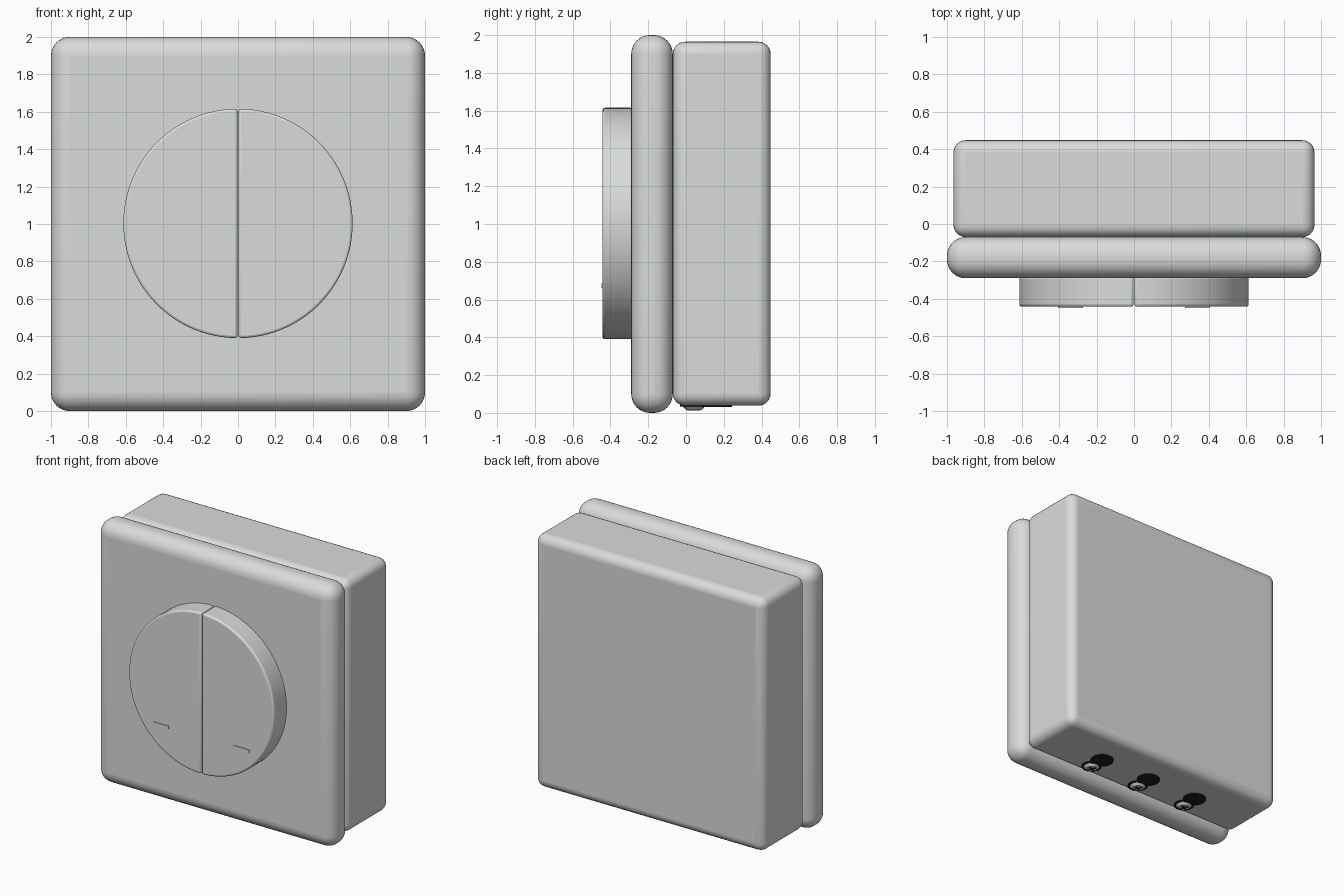
import bpy, bmesh, math
from mathutils import Matrix, Vector

if "Cube" in bpy.data.objects:
    bpy.data.objects.remove(bpy.data.objects["Cube"], do_unlink=True)


def material(name, colour, roughness=0.5):
    m = bpy.data.materials.new(name)
    m.use_nodes = True
    m.diffuse_color = (*colour, 1)
    shader = m.node_tree.nodes["Principled BSDF"]
    shader.inputs["Base Color"].default_value = (*colour, 1)
    shader.inputs["Roughness"].default_value = roughness
    return m


plastic = material("light grey plastic", (0.7, 0.715, 0.71))
black = material("black recess", (0.012, 0.013, 0.016))
metal = material("screw metal", (0.6, 0.6, 0.58))


def finish(name, bm, mat, bevel=0, segments=4):
    bmesh.ops.recalc_face_normals(bm, faces=bm.faces[:])
    mesh = bpy.data.meshes.new(name)
    bm.to_mesh(mesh)
    bm.free()
    mesh.materials.append(mat)
    obj = bpy.data.objects.new(name, mesh)
    bpy.context.collection.objects.link(obj)
    if bevel:
        mod = obj.modifiers.new("rounded edges", "BEVEL")
        mod.width, mod.segments = bevel, segments
        mod.limit_method, mod.angle_limit = "ANGLE", math.radians(40)
    bpy.ops.object.select_all(action="DESELECT")
    obj.select_set(True)
    bpy.context.view_layer.objects.active = obj
    bpy.ops.object.shade_smooth_by_angle(angle=math.radians(35))
    return obj


def box(name, low, high, mat, bevel=0, segments=4, turn=0):
    low, high = Vector(low), Vector(high)
    bm = bmesh.new()
    bmesh.ops.create_cube(bm, size=1, matrix=Matrix.Translation((low + high) / 2)
                          @ Matrix.Rotation(turn, 4, "Z")
                          @ Matrix.Diagonal((*(high - low), 1)))
    return finish(name, bm, mat, bevel, segments)


def disc(name, x, y, z_low, z_high, r_low, r_high, mat):
    bm = bmesh.new()
    bmesh.ops.create_cone(bm, cap_ends=True, segments=32, radius1=r_low, radius2=r_high,
                          depth=z_high - z_low,
                          matrix=Matrix.Translation((x, y, (z_low + z_high) / 2)))
    return finish(name, bm, mat)


# Front plate and rear housing
box("front_plate", (-1, -0.29, 0), (1, -0.07, 2), plastic, 0.1, 8)
box("rear_housing", (-0.965, -0.07, 0.038), (0.965, 0.448, 1.965), plastic, 0.065, 6)

# Round button split into two rockers, each with a raised marker
for side, word in ((-1, "right"), (1, "left")):
    bm = bmesh.new()
    steps = 48
    outline = []
    for i in range(steps + 1):
        a = math.pi * (i / steps - 0.5)
        outline.append(bm.verts.new((side * (0.003 + 0.61 * math.cos(a)), -0.28,
                                     1.003 + 0.613 * math.sin(a))))
    face = bm.faces.new(outline)
    front = bmesh.ops.extrude_face_region(bm, geom=[face])["geom"]
    bmesh.ops.translate(bm, vec=(0, -0.162, 0),
                        verts=[v for v in front if isinstance(v, bmesh.types.BMVert)])
    finish(f"{word}_rocker", bm, plastic, 0.013, 3)
    x = side * 0.34
    box(f"{word}_rocker_marker", (x - 0.066, -0.448, 0.66), (x + 0.066, -0.44, 0.685), plastic)

# Wire holes and cross-head terminal screws on the underside
for n, x in enumerate((-0.434, 0, 0.434), 1):
    disc(f"wire_hole_{n}", x, 0.16, 0.03, 0.045, 0.083, 0.083, black)
    disc(f"screw_recess_{n}", x, 0.042, 0.033, 0.045, 0.073, 0.073, black)
    disc(f"screw_head_{n}", x, 0.042, 0.014, 0.036, 0.04, 0.06, metal)
    for turn in (0, math.pi / 2):
        box(f"screw_slot_{n}", (x - 0.033, 0.035, 0.012), (x + 0.033, 0.049, 0.016),
            black, turn=turn + 0.4)
